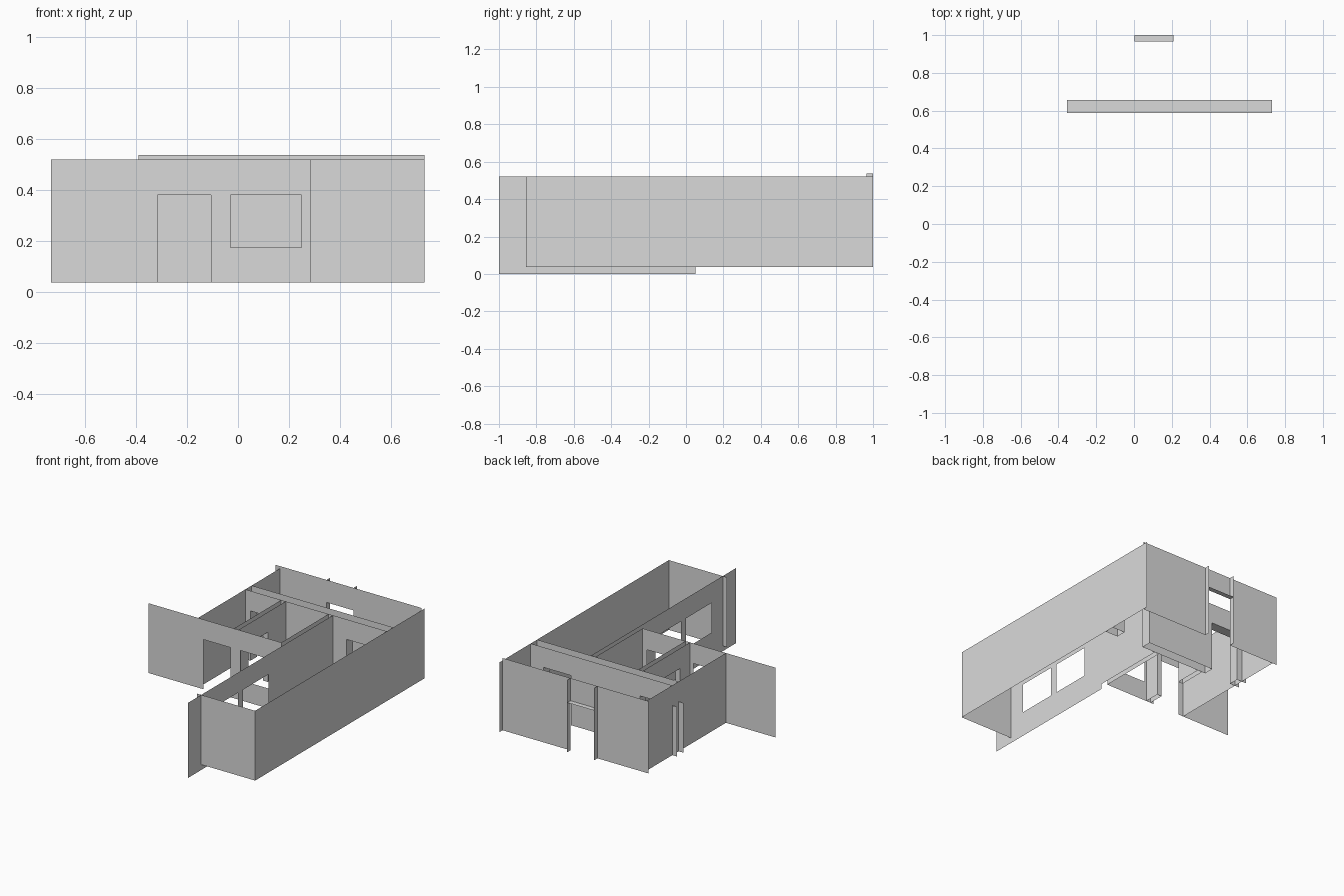
import bpy, bmesh

cube = bpy.data.objects.get("Cube")
if cube:
    bpy.data.objects.remove(cube, do_unlink=True)

grey = bpy.data.materials.new("plaster grey")
grey.use_nodes = True
GREY = (0.7, 0.7, 0.7, 1)
grey.diffuse_color = GREY
grey.node_tree.nodes["Principled BSDF"].inputs["Base Color"].default_value = GREY

# Shared levels and the line of the front wall
BASE, TOP, BACK_TOP = 0.037, 0.52, 0.537
SILL, HEAD = 0.175, 0.381
FRONT = 0.07


def sheet(name, axis, pos, u, v, holes=()):
    """Flat sheet across one axis, spanning u and v, with rectangular holes (u0, u1, v0, v1)."""
    us = sorted({*u, *[c for h in holes for c in h[:2]]})
    vs = sorted({*v, *[c for h in holes for c in h[2:]]})
    bm = bmesh.new()

    def vert(a, b):
        return bm.verts.new({"x": (pos, a, b), "y": (a, pos, b), "z": (a, b, pos)}[axis])

    for a0, a1 in zip(us, us[1:]):
        for b0, b1 in zip(vs, vs[1:]):
            a, b = (a0 + a1) / 2, (b0 + b1) / 2
            if any(h[0] < a < h[1] and h[2] < b < h[3] for h in holes):
                continue
            bm.faces.new([vert(a0, b0), vert(a1, b0), vert(a1, b1), vert(a0, b1)])
    bmesh.ops.remove_doubles(bm, verts=bm.verts, dist=1e-5)
    # Merge the cells of each wall back into clean faces
    bmesh.ops.dissolve_limit(bm, angle_limit=0.01, verts=bm.verts, edges=bm.edges)
    mesh = bpy.data.meshes.new(name)
    bm.to_mesh(mesh)
    bm.free()
    mesh.materials.append(grey)
    obj = bpy.data.objects.new(name, mesh)
    bpy.context.collection.objects.link(obj)
    return obj


def door(u0, u1):
    return (u0, u1, BASE, HEAD)


def jambs(name, axis, positions, depth):
    """Pair of doorway side faces, across the given axis."""
    for side, pos in zip(("first", "second"), positions):
        sheet(f"{name}_{side}_jamb", axis, pos, depth, (BASE, HEAD))


# Outer walls
sheet("right_side_long_wall", "x", 0.73, (-0.855, 1.0), (BASE, TOP))
sheet("front_end_wall", "y", -0.855, (0.283, 0.73), (BASE, TOP))
sheet("left_side_wall", "x", -0.355, (FRONT, 0.965), (BASE, TOP))
sheet("front_wall", "y", FRONT, (-0.733, 0.283), (BASE, TOP),
      [door(-0.315, -0.106), (-0.029, 0.249, SILL, HEAD)])
sheet("wing_window_wall", "x", 0.317, (-1.0, 0.05), (0, TOP),
      [(-0.732, -0.455, SILL, HEAD), (-0.397, -0.12, SILL, HEAD)])

# Back wall with its projecting door surround
sheet("back_wall", "y", 0.965, (-0.39, 0.73), (BASE, BACK_TOP), [door(0.003, 0.21)])
for x, side in ((0.003, "left"), (0.21, "right")):
    sheet(f"back_door_{side}_jamb", "x", x, (0.965, 1.0), (BASE, BACK_TOP))
sheet("back_door_head", "z", HEAD, (0.003, 0.21), (0.965, 1.0))

# Hollow cross partition with two doorways and a soffit at door-head level
openings = [(-0.315, -0.106), (0.42, 0.632)]
for y, side in ((0.587, "front"), (0.657, "back")):
    sheet(f"cross_partition_{side}", "y", y, (-0.355, 0.73), (BASE, TOP),
          [door(*o) for o in openings])
    sheet(f"side_{side}_fin", "y", y, (-0.39, -0.355), (BASE, HEAD))
sheet("cross_partition_soffit", "z", HEAD, (-0.355, 0.73), (0.587, 0.657))
for i, o in enumerate(openings):
    jambs(f"cross_doorway_{i + 1}", "x", o, (0.587, 0.657))

# Partition between the two front rooms
for x, side in ((-0.08, "left"), (-0.045, "right")):
    sheet(f"room_partition_{side}", "x", x, (FRONT, 0.587), (BASE, TOP), [door(0.18, 0.39)])
jambs("room_doorway", "y", (0.18, 0.39), (-0.08, -0.045))

# Partition between the front rooms and the long wing
sheet("wing_partition_left", "x", 0.283, (FRONT, 0.587), (BASE, TOP))
sheet("wing_partition_right", "x", 0.317, (0.05, 0.587), (BASE, TOP))
